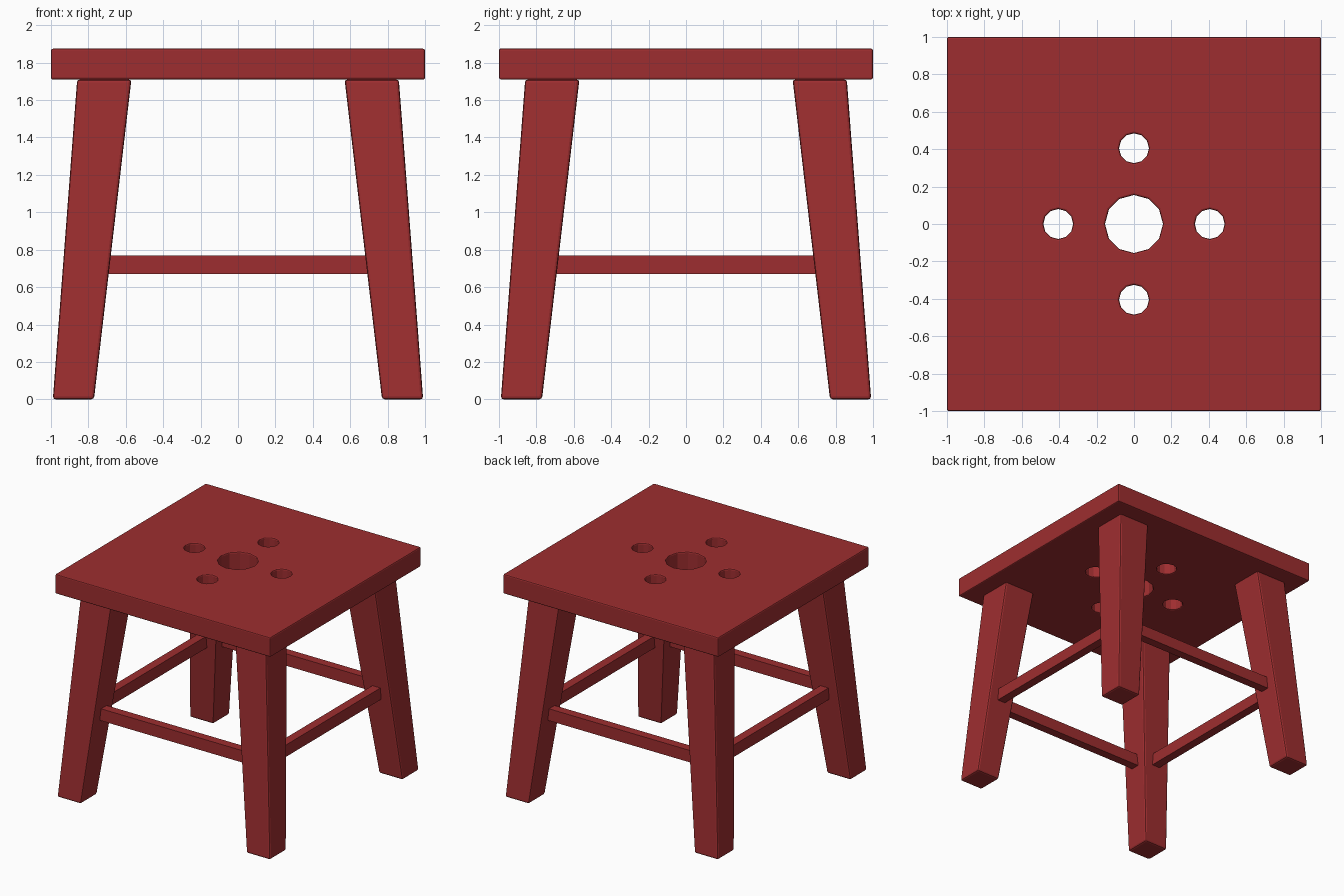
import bpy
import bmesh
from math import pi
from mathutils import Vector

cube = bpy.data.objects.get("Cube")
if cube:
    bpy.data.objects.remove(cube, do_unlink=True)

# Single painted finish
paint = bpy.data.materials.new("red paint")
paint.use_nodes = True
colour = (0.34, 0.027, 0.029, 1)
paint.diffuse_color = colour
paint.node_tree.nodes["Principled BSDF"].inputs["Base Color"].default_value = colour

SEAT_BOTTOM, SEAT_TOP = 1.71, 1.875


def finish(name, bm, bevel):
    bmesh.ops.recalc_face_normals(bm, faces=bm.faces)
    mesh = bpy.data.meshes.new(name)
    bm.to_mesh(mesh)
    bm.free()
    mesh.materials.append(paint)
    obj = bpy.data.objects.new(name, mesh)
    bpy.context.collection.objects.link(obj)
    if bevel:
        mod = obj.modifiers.new("soft edges", "BEVEL")
        mod.width = bevel
        mod.segments = 2
        mod.limit_method = "ANGLE"
        mod.angle_limit = pi / 4
    return obj


def box(name, low, high, bevel=0):
    bm = bmesh.new()
    bmesh.ops.create_cube(bm, size=1)
    low, high = Vector(low), Vector(high)
    for v in bm.verts:
        v.co = (low + high) / 2 + v.co * (high - low)
    return finish(name, bm, bevel)


# Seat slab with a large centre hole and four small ones
seat = box("seat", (-1, -1, SEAT_BOTTOM), (1, 1, SEAT_TOP))
bm = bmesh.new()
holes = [(0, 0, 0.155), (0.405, 0, 0.08), (-0.405, 0, 0.08),
         (0, 0.405, 0.08), (0, -0.405, 0.08)]
for x, y, radius in holes:
    made = bmesh.ops.create_cone(bm, cap_ends=True, segments=12,
                                 radius1=radius, radius2=radius, depth=1)
    bmesh.ops.translate(bm, verts=made["verts"], vec=(x, y, SEAT_TOP))
cutter = finish("hole_cutter", bm, 0)
cutter.hide_render = True
cutter.hide_set(True)
cut = seat.modifiers.new("holes", "BOOLEAN")
cut.operation = "DIFFERENCE"
cut.solver = "EXACT"
cut.object = cutter
edge = seat.modifiers.new("soft edges", "BEVEL")
edge.width = 0.01
edge.segments = 2
edge.limit_method = "ANGLE"
edge.angle_limit = pi / 4

# Tapered legs splayed towards the corners
for sy, row in ((-1, "front"), (1, "back")):
    for sx, side in ((-1, "right"), (1, "left")):
        bm = bmesh.new()
        bmesh.ops.create_cube(bm, size=1)
        for v in bm.verts:
            inner, outer = (0.57, 0.86) if v.co.z > 0 else (0.77, 0.99)
            x = outer if v.co.x > 0 else inner
            y = outer if v.co.y > 0 else inner
            v.co = (sx * x, sy * y, SEAT_BOTTOM if v.co.z > 0 else 0)
        finish(f"{row}_{side}_leg", bm, 0.015)

# Rails joining neighbouring legs, ends buried in the legs
reach, centre, half = 0.73, 0.81, 0.037
for s, row, side in ((-1, "front", "right"), (1, "back", "left")):
    near, far = s * centre - half, s * centre + half
    box(f"{row}_rail", (-reach, near, 0.67), (reach, far, 0.77))
    box(f"{side}_rail", (near, -reach, 0.67), (far, reach, 0.77))
